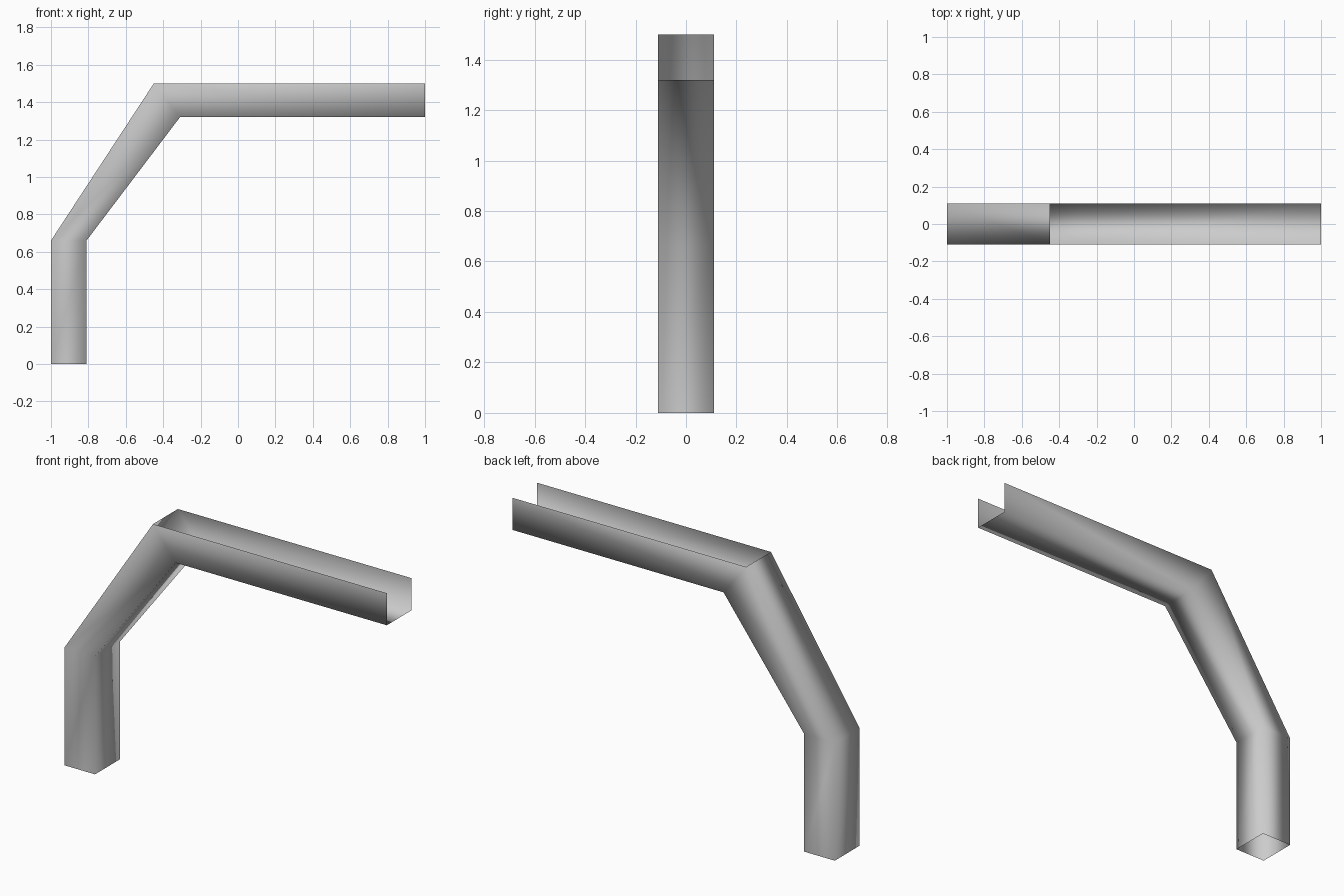
import bpy
import bmesh

cube = bpy.data.objects.get("Cube")
if cube:
    bpy.data.objects.remove(cube, do_unlink=True)

HALF_WIDTH = 0.11

# Side outline, as pairs of outer and inner (x, z) points along the run
stations = [
    ((-1.0, 0.0), (-0.81, 0.0)),
    ((-1.0, 0.66), (-0.81, 0.66)),
    ((-0.45, 1.5), (-0.31, 1.32)),
    ((1.0, 1.5), (1.0, 1.32)),
]

# Plain grey sheet
grey = bpy.data.materials.new("plain grey")
grey.use_nodes = True
colour = (0.6, 0.6, 0.6, 1.0)
grey.diffuse_color = colour
grey.node_tree.nodes["Principled BSDF"].inputs["Base Color"].default_value = colour

# Thin bent duct: rings of four corners, joined section by section
bm = bmesh.new()
rings = []
for outer, inner in stations:
    corners = [(outer, -1), (inner, -1), (inner, 1), (outer, 1)]
    rings.append([bm.verts.new((p[0], side * HALF_WIDTH, p[1])) for p, side in corners])

for section, (a, b) in enumerate(zip(rings, rings[1:])):
    for i in range(4):
        # The level run is an open channel, so it has no top face
        if section == 2 and i == 3:
            continue
        j = (i + 1) % 4
        bm.faces.new((a[i], a[j], b[j], b[i]))

for face in bm.faces:
    face.smooth = True

mesh = bpy.data.meshes.new("bent_channel")
bm.to_mesh(mesh)
bm.free()
mesh.materials.append(grey)
channel = bpy.data.objects.new("bent_channel", mesh)
bpy.context.collection.objects.link(channel)
